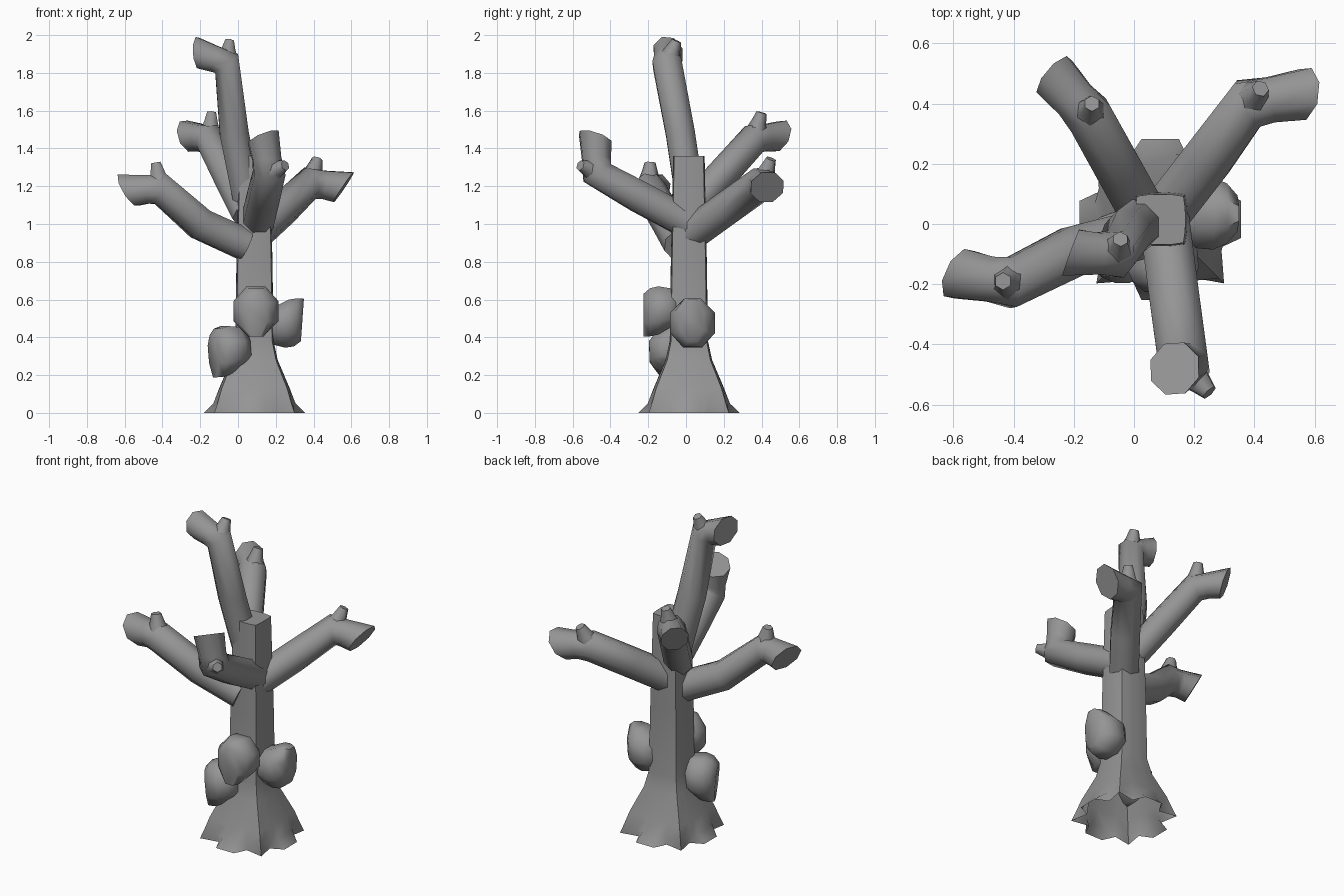
import bpy, bmesh, math
from mathutils import Vector, Matrix

if "Cube" in bpy.data.objects:
    bpy.data.objects.remove(bpy.data.objects["Cube"])

bark = bpy.data.materials.new("grey_bark")
bark.use_nodes = True
grey = (0.3, 0.3, 0.3, 1)
bark.diffuse_color = grey
bark.node_tree.nodes["Principled BSDF"].inputs["Base Color"].default_value = grey


def loft(name, rings, cap_start=True):
    """Skin a list of equal-length point rings into one object."""
    bm = bmesh.new()
    loops = [[bm.verts.new(p) for p in ring] for ring in rings]
    n = len(loops[0])
    for a, b in zip(loops, loops[1:]):
        for i in range(n):
            j = (i + 1) % n
            bm.faces.new((a[i], a[j], b[j], b[i]))
    if cap_start:
        bm.faces.new(loops[0][::-1])
    bm.faces.new(loops[-1])
    bmesh.ops.recalc_face_normals(bm, faces=bm.faces)
    mesh = bpy.data.meshes.new(name)
    bm.to_mesh(mesh)
    bm.free()
    mesh.materials.append(bark)
    obj = bpy.data.objects.new(name, mesh)
    bpy.context.collection.objects.link(obj)
    bpy.ops.object.select_all(action="DESELECT")
    obj.select_set(True)
    bpy.context.view_layer.objects.active = obj
    bpy.ops.object.shade_smooth_by_angle(angle=math.radians(60))


def sweep(name, path, radii, sides=8, lean=Vector()):
    """Sweep a polygon along a path; the end is cut forward on the lean side."""
    pts = [Vector(p) for p in path]
    rings = []
    for i, p in enumerate(pts):
        ahead = (pts[min(i + 1, len(pts) - 1)] - p).normalized()
        behind = (p - pts[max(i - 1, 0)]).normalized()
        t = (ahead + behind).normalized()
        if i == 0:
            hint = Vector((0, 0, 1)) if abs(t.z) < 0.9 else Vector((0, 1, 0))
            side = t.cross(hint)
        side = (side - t * side.dot(t)).normalized()
        up = side.cross(t)
        ring = []
        for k in range(sides):
            a = math.tau * (k + 0.5) / sides
            off = (side * math.cos(a) + up * math.sin(a)) * radii[i]
            if i == len(pts) - 1:
                off += t * lean.dot(off)
            ring.append(p + off)
        rings.append(ring)
    loft(name, rings)


# Square trunk with rounded corners, flaring into star-shaped roots
# Each corner point: angle, root reach on the ground, squareness factor
CENTRE = Vector((0.087, 0.015, 0))
CORNER = [(-13, 0.275, 1.02), (13, 0.275, 1.02), (27, 0.215, 1.1),
          (45, 0.3, 1.3), (63, 0.215, 1.1)]
LEVELS = [(0, 0, 1), (0.05, 0.21, 0.15), (0.13, 0.188, 0), (0.28, 0.124, 0),
          (0.38, 0.102, 0), (0.8, 0.096, 0), (1.36, 0.084, 0)]
trunk_rings = []
for z, radius, star in LEVELS:
    ring = []
    for quarter in range(4):
        for angle, reach, square in CORNER:
            a = math.radians(angle + 90 * quarter)
            r = reach * star + radius * square * (1 - star)
            ring.append(CENTRE + Vector((r * math.cos(a), r * math.sin(a), z)))
    trunk_rings.append(ring)
loft("trunk", trunk_rings, cap_start=False)

# Branches: shaft path, end of the bent stub, tip of the small twig, thickness
BRANCHES = {
    "right_branch": ([(0.04, -0.03, 0.89), (-0.2, -0.09, 1.0), (-0.41, -0.195, 1.185)],
                     (-0.58, -0.165, 1.18), (-0.435, -0.19, 1.325), 0.09),
    "left_branch": ([(0.1, 0.03, 0.95), (0.24, 0.21, 1.08), (0.38, 0.4, 1.215)],
                    (0.56, 0.43, 1.195), (0.42, 0.45, 1.345), 0.09),
    "front_branch": ([(0.1, 0.02, 1.0), (0.135, -0.25, 1.145), (0.165, -0.47, 1.27)],
                     (0.135, -0.48, 1.455), (0.25, -0.56, 1.31), 0.09),
    "back_branch": ([(0.05, 0.0, 1.05), (-0.05, 0.18, 1.25), (-0.15, 0.36, 1.45)],
                    (-0.265, 0.49, 1.465), (-0.14, 0.4, 1.59), 0.084),
    "top_branch": ([(0.06, 0.03, 1.08), (-0.02, -0.03, 1.48), (-0.06, -0.1, 1.85)],
                   (-0.21, -0.095, 1.905), (-0.045, -0.05, 1.97), 0.083),
}
for name, (path, stub, twig, r) in BRANCHES.items():
    joint, end = Vector(path[-1]), Vector(stub)
    bend = joint.lerp(end, 0.4)
    lean = Vector((joint.x, joint.y, 0)).normalized() * 0.4 + Vector((0, 0, 0.5))
    sweep(name, path + [bend, end], [r, r, r, r * 0.9, r], lean=lean)
    sweep(name + "_twig", [joint, joint.lerp(Vector(twig), 0.6), twig],
          [r * 0.85, r * 0.5, r * 0.32], sides=6)


# Shelf fungi: domed shells with a lower lip at the outer edge
# Each ring: distance outward, half width, reach above, reach below
SHELL = [(-0.11, 0.07, 0.115, 0.07), (-0.06, 0.115, 0.125, 0.085),
         (0.0, 0.12, 0.135, 0.12), (0.045, 0.1, 0.125, 0.13),
         (0.08, 0.06, 0.095, 0.13)]


def fungus(name, place, heading, pitch=0, roll=0):
    turn = Matrix.Translation(place)
    for angle, axis in ((heading, "Z"), (pitch, "Y"), (roll, "X")):
        turn = turn @ Matrix.Rotation(math.radians(angle), 4, axis)
    rings = []
    for out, width, above, below in SHELL:
        ring = []
        for k in range(8):
            a = math.tau * (k + 0.5) / 8
            s = math.sin(a) / math.sin(math.tau * 1.5 / 8)
            z = s * (above if s > 0 else below)
            ring.append(turn @ Vector((out, math.cos(a) * width * 1.08, z)))
        rings.append(ring)
    loft(name, rings)


fungus("front_fungus", (0.095, -0.145, 0.535), -90)
fungus("left_fungus", (0.26, 0.035, 0.48), 0, 4, 180)
fungus("right_fungus", (-0.06, -0.085, 0.325), 205, 5)
